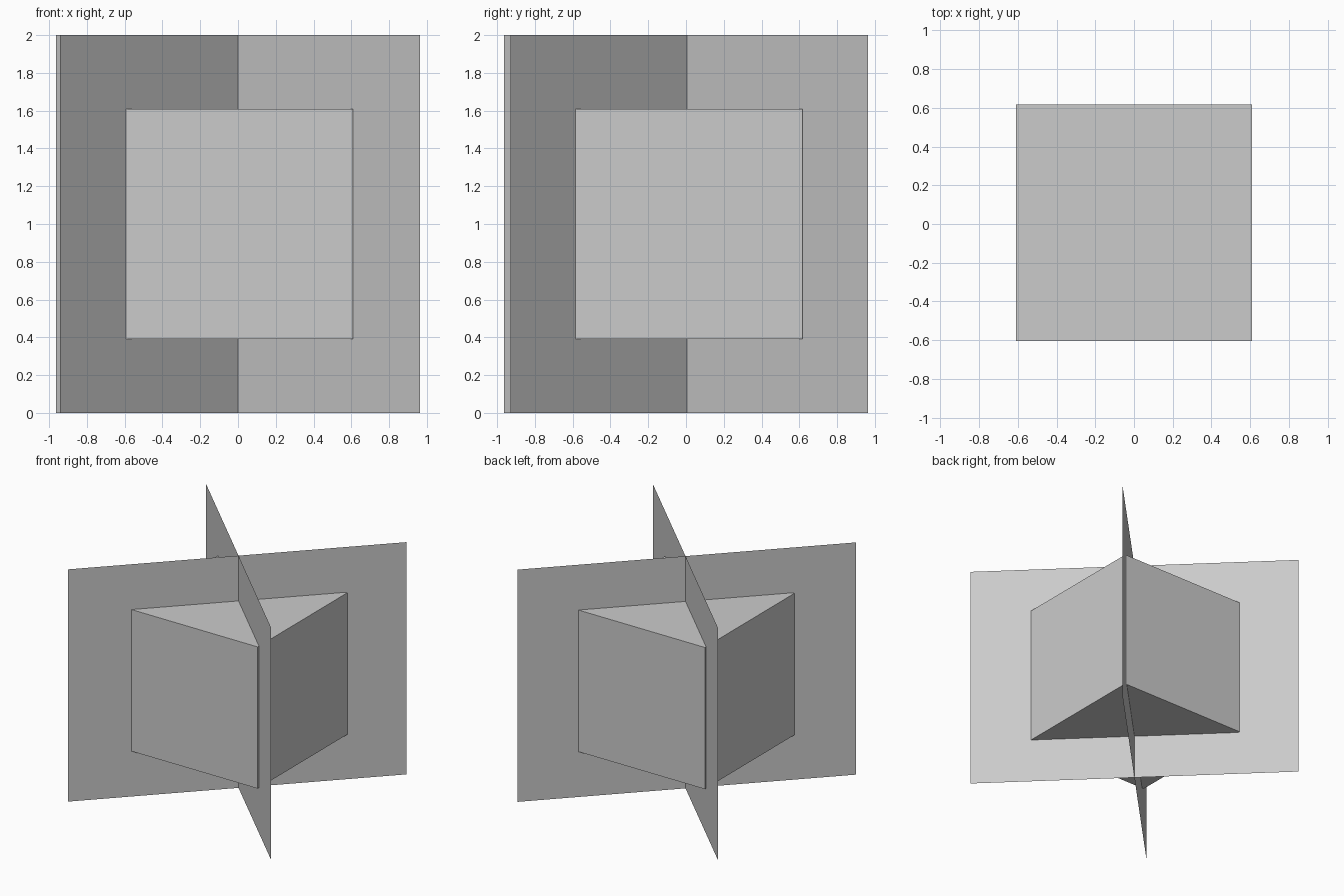
import bpy
from mathutils import Vector

if "Cube" in bpy.data.objects:
    bpy.data.objects.remove(bpy.data.objects["Cube"])

HEIGHT = 2.0


def upright_sheet(name, start, end):
    """Single-sided vertical sheet standing on the ground between two plan points."""
    verts = [Vector((*p, z)) for p, z in
             ((start, 0), (end, 0), (end, HEIGHT), (start, HEIGHT))]
    mesh = bpy.data.meshes.new(name)
    mesh.from_pydata(verts, [], [(0, 1, 2, 3)])
    obj = bpy.data.objects.new(name, mesh)
    bpy.context.collection.objects.link(obj)
    return obj


# Two thin sheets crossing on the diagonals
upright_sheet("diagonal_sheet_a", (-0.943, -0.964), (0.933, 0.964))
upright_sheet("diagonal_sheet_b", (-0.964, 0.943), (0.964, -0.93))

# Solid block at the centre of the cross
bpy.ops.mesh.primitive_cube_add(size=1.22, location=(0, 0.006, 1.0))
bpy.context.object.name = "centre_block"
